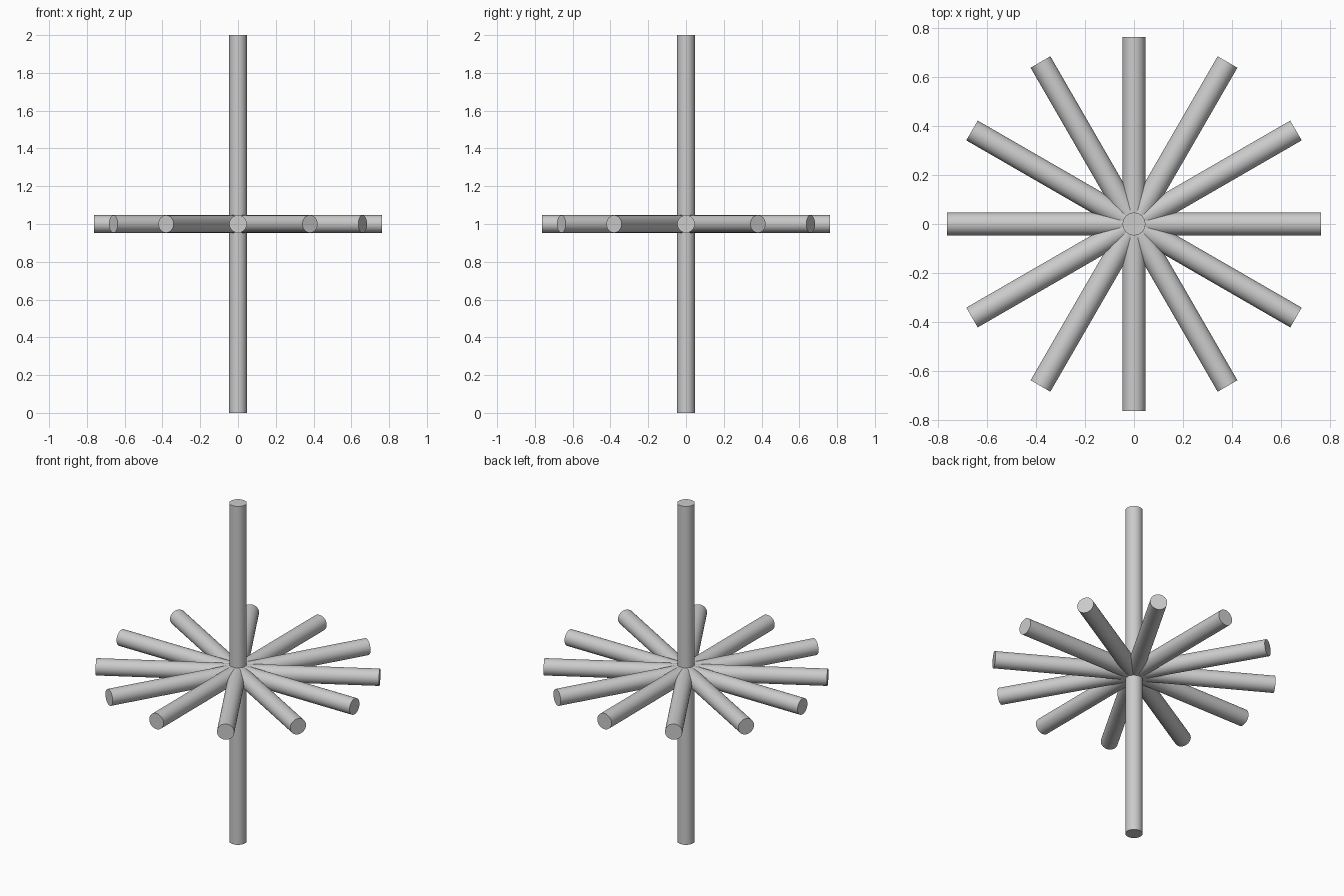
import bpy, math

if "Cube" in bpy.data.objects:
    bpy.data.objects.remove(bpy.data.objects["Cube"])

RADIUS = 0.0465
SPOKE_REACH = 0.762
HUB_Z = 1.0


def rod(name, length, rotation):
    bpy.ops.mesh.primitive_cylinder_add(
        vertices=32, radius=RADIUS, depth=length,
        location=(0, 0, HUB_Z), rotation=rotation)
    obj = bpy.context.object
    obj.name = name
    bpy.ops.object.shade_smooth_by_angle(angle=math.radians(30))
    return obj


# Upright pole
rod("upright_pole", 2.0, (0, 0, 0))

# Six crossing rods giving twelve radial arms
for i in range(6):
    rod(f"cross_rod_{i + 1}", 2 * SPOKE_REACH, (0, math.pi / 2, i * math.pi / 6))
